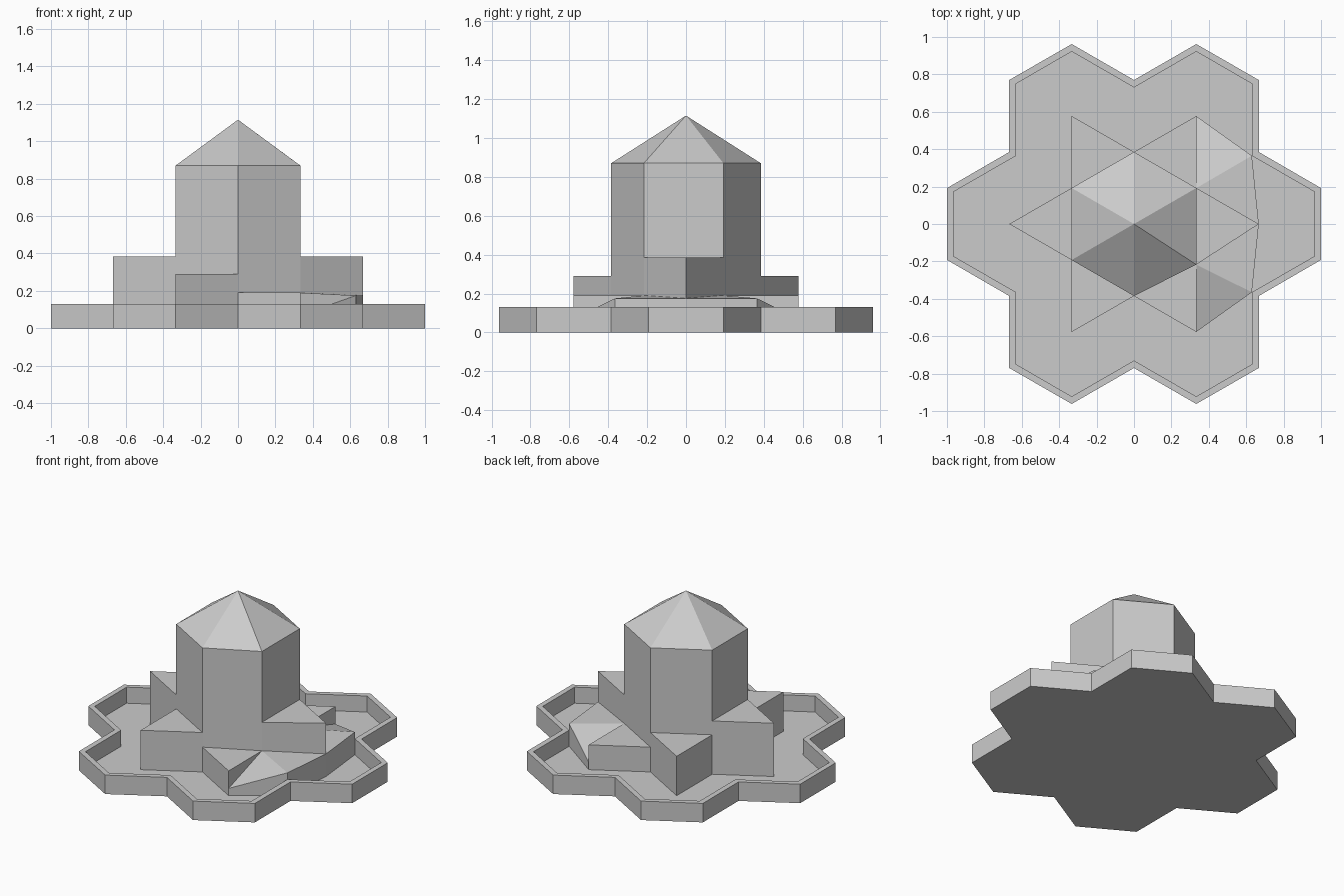
import bpy, bmesh
from math import sin, cos, pi

if "Cube" in bpy.data.objects:
    bpy.data.objects.remove(bpy.data.objects["Cube"])

FLOOR = 0.02
RIM = 0.13


def make_object(name, bm):
    bmesh.ops.recalc_face_normals(bm, faces=bm.faces)
    mesh = bpy.data.meshes.new(name)
    bm.to_mesh(mesh)
    bm.free()
    obj = bpy.data.objects.new(name, mesh)
    bpy.context.collection.objects.link(obj)
    return obj


def add_ring(bm, pts, z):
    return [bm.verts.new((x, y, z)) for x, y in pts]


def bridge(bm, a, b):
    n = len(a)
    for i in range(n):
        bm.faces.new((a[i], a[(i + 1) % n], b[(i + 1) % n], b[i]))


def prism(name, pts, z0, z1):
    bm = bmesh.new()
    a, b = add_ring(bm, pts, z0), add_ring(bm, pts, z1)
    bridge(bm, a, b)
    bm.faces.new(a)
    bm.faces.new(b)
    return make_object(name, bm)


# Flower-shaped tray: outline repeated as quarter points mirrored to all sides
def mirror_quarter(quarter):
    top = quarter + [(-x, y) for x, y in reversed(quarter) if x > 0]
    return top + [(-x, -y) for x, y in top]


outer = mirror_quarter([(1, .192), (.667, .385), (.667, .77), (.333, .962), (0, .77)])
inner = mirror_quarter([(.965, .172), (.63, .365), (.63, .75), (.333, .922), (0, .73)])
bm = bmesh.new()
rings = [add_ring(bm, outer, 0), add_ring(bm, outer, RIM),
         add_ring(bm, inner, RIM), add_ring(bm, inner, FLOOR)]
for a, b in zip(rings, rings[1:]):
    bridge(bm, a, b)
bm.faces.new(rings[0])
bm.faces.new(rings[-1])
make_object("flower_tray", bm)

# Hexagonal tower with pyramid roof; one corner is slightly off
R = 0.385
hexa = [(R * cos(pi / 6 + i * pi / 3), R * sin(pi / 6 + i * pi / 3)) for i in range(6)]
hexa[5] = (0.333, -0.217)
bm = bmesh.new()
low, high = add_ring(bm, hexa, FLOOR), add_ring(bm, hexa, 0.87)
bridge(bm, low, high)
bm.faces.new(low)
apex = bm.verts.new((0, 0, 1.115))
for i in range(6):
    bm.faces.new((high[i], high[(i + 1) % 6], apex))
make_object("tower", bm)

# Triangular wings forming a star, each with its own height
heights = [0.19, 0.29, 0.385, 0.29, 0.19, 0.385]
for i, h in enumerate(heights):
    ang = pi / 3 * (i + 1)
    tip = (0.667 * cos(ang), 0.667 * sin(ang))
    prism(f"wing_{i + 1}", [hexa[i], tip, hexa[(i + 1) % 6]], FLOOR, h)

# Ramps on the right side, between the low wings and the right wing
for name, s, cy in (("ramp_back", 1, 0.192), ("ramp_front", -1, -0.217)):
    pts = [(.333, cy, .19), (.667, 0, .175), (.63, .365 * s, .175), (.333, .577 * s, .07)]
    bm = bmesh.new()
    top = [bm.verts.new(p) for p in pts]
    bottom = add_ring(bm, [p[:2] for p in pts], FLOOR)
    bridge(bm, bottom, top)
    bm.faces.new(bottom)
    bm.faces.new(top[:3])
    bm.faces.new((top[0], top[2], top[3]))
    make_object(name, bm)
